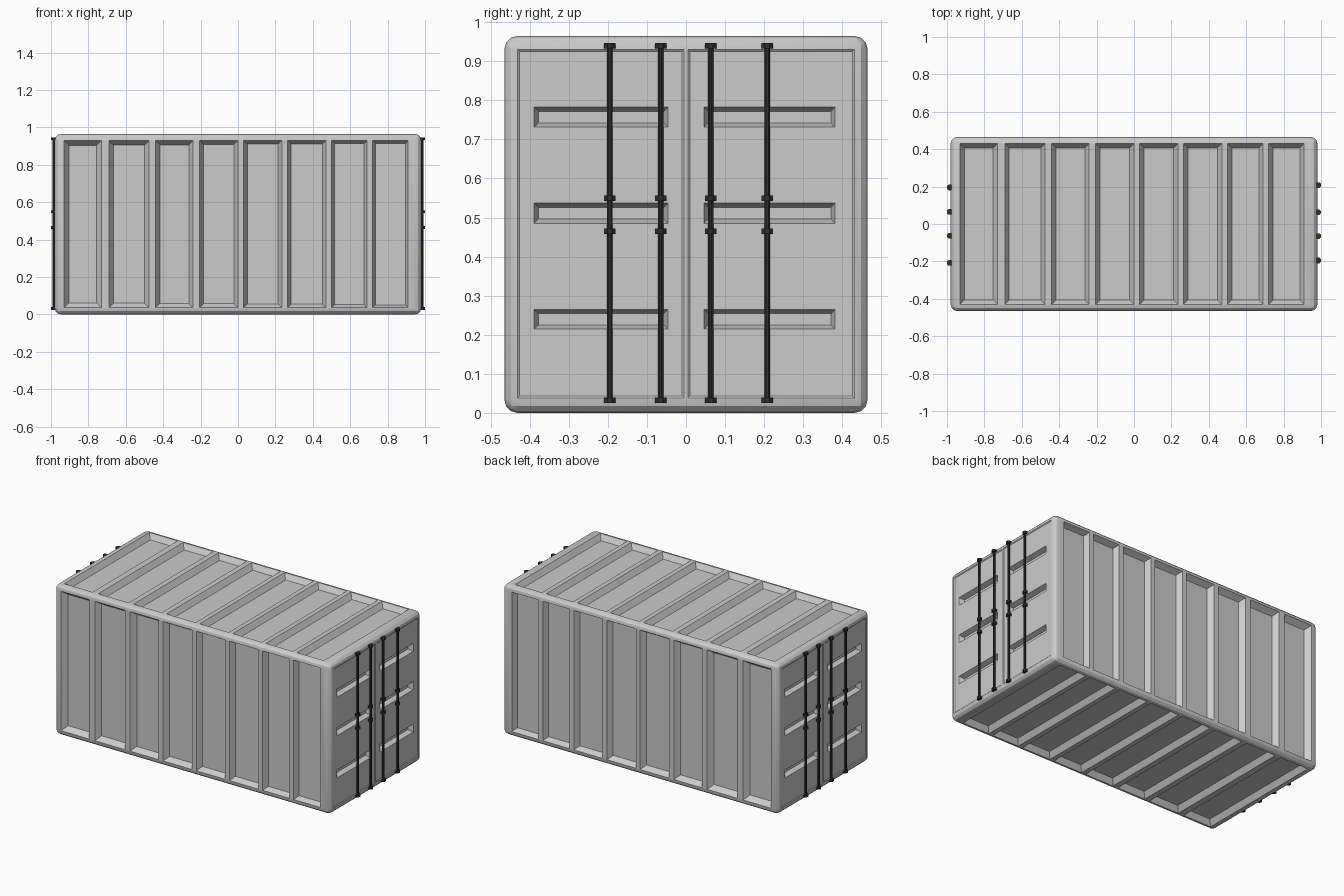
import bpy, bmesh
from mathutils import Vector, Matrix

if "Cube" in bpy.data.objects:
    bpy.data.objects.remove(bpy.data.objects["Cube"])

HX, HY, H = 0.98, 0.465, 0.965
X, Y, Z = Vector((1, 0, 0)), Vector((0, 1, 0)), Vector((0, 0, 1))
PANELS = [(-0.93, -0.73), (-0.69, -0.475), (-0.44, -0.24), (-0.205, 0.0),
          (0.03, 0.235), (0.265, 0.47), (0.5, 0.69), (0.72, 0.91)]


def make_object(name, bm):
    bmesh.ops.recalc_face_normals(bm, faces=bm.faces)
    me = bpy.data.meshes.new(name)
    bm.to_mesh(me)
    bm.free()
    ob = bpy.data.objects.new(name, me)
    bpy.context.collection.objects.link(ob)
    return ob


def recess(bm, o, U, V, W, u, v, inset, depth, out=0.004):
    """Tapered pocket: plane origin o, axes U/V, outward normal W."""
    rings = []
    for w, i in ((out, -inset * out / depth), (-depth, inset)):
        rings.append([bm.verts.new(o + U * a + V * b + W * w) for a, b in
                      ((u[0] + i, v[0] + i), (u[1] - i, v[0] + i),
                       (u[1] - i, v[1] - i), (u[0] + i, v[1] - i))])
    a, b = rings
    bm.faces.new(a)
    bm.faces.new(b)
    for k in range(4):
        n = (k + 1) % 4
        bm.faces.new((a[k], a[n], b[n], b[k]))


# container shell with rounded edges
bm = bmesh.new()
bmesh.ops.create_cube(bm, size=1, matrix=Matrix.Translation((0, 0, H / 2))
                      @ Matrix.Diagonal((2 * HX, 2 * HY, H, 1)))
bmesh.ops.bevel(bm, geom=bm.edges[:], offset=0.034, segments=3, profile=0.5,
                affect='EDGES')
body = make_object("container_body", bm)

# wall, roof, floor pockets and door leaves
bm = bmesh.new()
for k, u in enumerate(PANELS):
    inset = 0.026 - 0.0015 * k
    for s in (-1, 1):
        recess(bm, Y * HY * s, X, Z, Y * s, u, (0.036, 0.93), inset, 0.035)
    recess(bm, Z * H, X, Y, Z, u, (-0.43, 0.43), 0.023, 0.033)
    recess(bm, Vector(), X, Y, -Z, u, (-0.43, 0.43), 0.023, 0.033)
for s in (-1, 1):
    for u in ((-0.431, -0.005), (0.005, 0.431)):
        recess(bm, X * HX * s, Y * s, Z, X * s, u, (0.038, 0.93), 0.005, 0.004)
panel_cutter = make_object("panel_cutter", bm)

# horizontal slots pressed into the doors
bm = bmesh.new()
for s in (-1, 1):
    for v in ((0.213, 0.266), (0.484, 0.538), (0.73, 0.784)):
        for u in ((-0.39, -0.045), (0.045, 0.383)):
            recess(bm, X * HX * s, Y * s, Z, X * s, u, v, 0.012, 0.035)
slot_cutter = make_object("slot_cutter", bm)

bpy.context.view_layer.objects.active = body
body.select_set(True)
for cutter in (panel_cutter, slot_cutter):
    cutter.hide_render = True
    mod = body.modifiers.new("cut", 'BOOLEAN')
    mod.operation, mod.solver, mod.object = 'DIFFERENCE', 'EXACT', cutter
    bpy.ops.object.modifier_apply(modifier=mod.name)
    bpy.data.objects.remove(cutter)
bpy.ops.object.shade_smooth_by_angle(angle=0.5)

# locking rods with collars on both ends
dark = bpy.data.materials.new("dark_steel")
dark.diffuse_color = (0.03, 0.03, 0.03, 1)
dark.use_nodes = True
dark.node_tree.nodes["Principled BSDF"].inputs["Base Color"].default_value = dark.diffuse_color


def cylinder(bm, x, y, z0, z1, r):
    bmesh.ops.create_cone(bm, cap_ends=True, segments=8, radius1=r, radius2=r,
                          depth=z1 - z0,
                          matrix=Matrix.Translation((x, y, (z0 + z1) / 2))
                          @ Matrix.Rotation(0.3927, 4, 'Z'))


for s, side in ((1, "right"), (-1, "left")):
    bm = bmesh.new()
    for y in (-0.195, -0.065, 0.063, 0.208):
        cylinder(bm, s * 0.986, s * y, 0.03, 0.942, 0.0075)
        for z in (0.032, 0.465, 0.55, 0.94):
            cylinder(bm, s * 0.985, s * y, z - 0.007, z + 0.007, 0.0162)
    rods = make_object(side + "_locking_rods", bm)
    rods.data.materials.append(dark)
